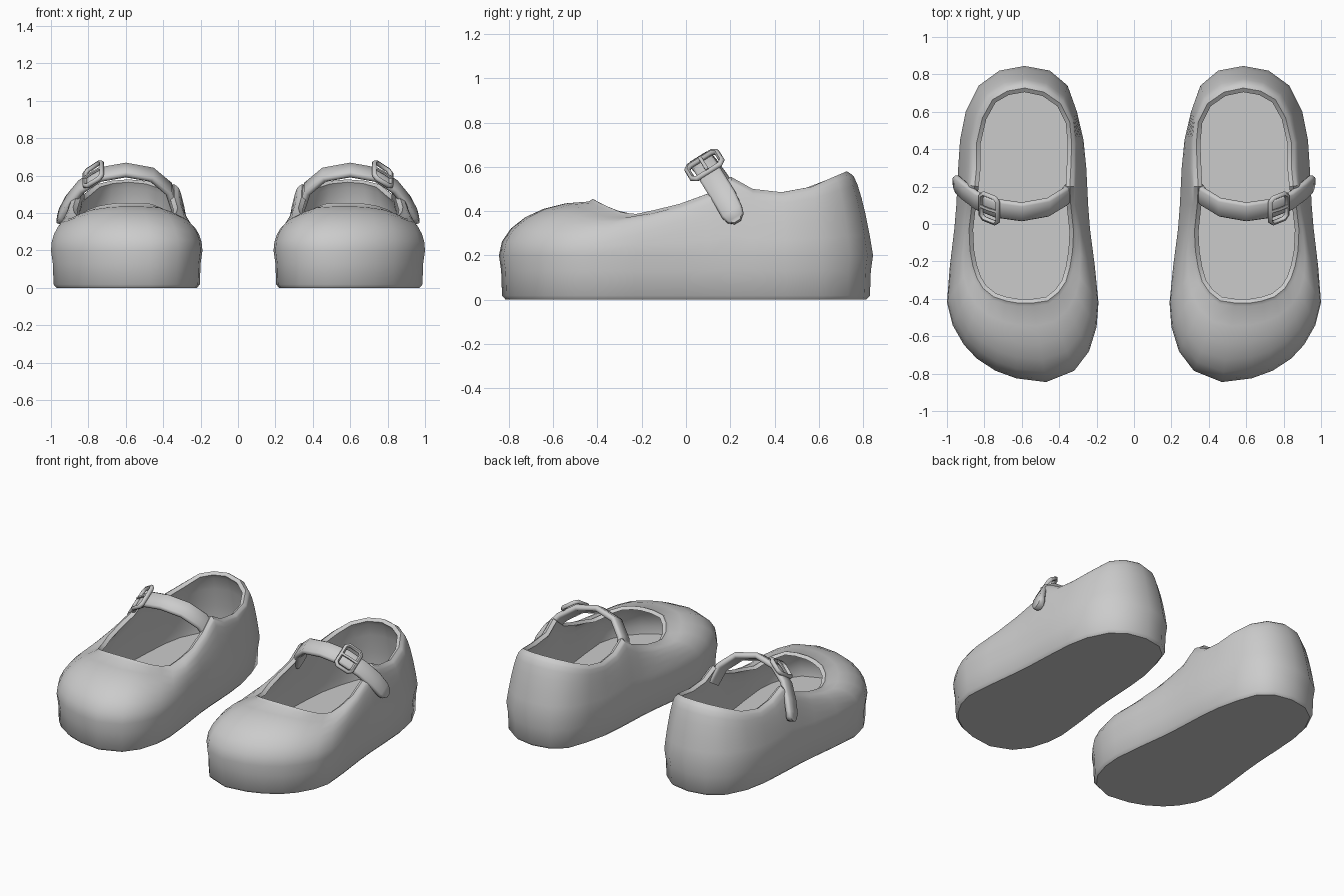
import bpy, math
from mathutils import Vector

if "Cube" in bpy.data.objects:
    bpy.data.objects.remove(bpy.data.objects["Cube"])

# Plan outlines of one shoe: widest outline and edge of the foot opening
OUTLINE = [(.47, -.845), (.63, -.825), (.74, -.785), (.84, -.72), (.91, -.645), (.97, -.54),
           (1.0, -.42), (.985, -.23), (.96, -.02), (.95, .1), (.945, .2), (.94, .3), (.93, .45),
           (.90, .6), (.83, .74), (.72, .82), (.585, .845), (.45, .82), (.355, .74), (.305, .6),
           (.27, .45), (.255, .3), (.25, .2), (.245, .1), (.235, -.03), (.21, -.22),
           (.19, -.42), (.2, -.55), (.24, -.68), (.32, -.785)]
OPENING = [(.54, -.4), (.62, -.4), (.68, -.39), (.74, -.37), (.79, -.33), (.82, -.28),
           (.84, -.22), (.855, -.14), (.86, -.03), (.845, .1), (.83, .2), (.82, .3), (.82, .43),
           (.79, .56), (.74, .65), (.67, .69), (.585, .705), (.49, .685), (.41, .63), (.365, .54),
           (.355, .43), (.36, .3), (.365, .2), (.36, .1), (.345, -.04), (.35, -.14),
           (.365, -.23), (.385, -.3), (.42, -.35), (.47, -.39)]
# Height of the opening edge along the shoe (y, z)
RIM = [(-.4, .455), (-.35, .425), (-.25, .38), (-.05, .425), (.1, .48), (.2, .555),
       (.3, .5), (.43, .485), (.56, .51), (.705, .58)]


def rim_z(y):
    for (y0, z0), (y1, z1) in zip(RIM, RIM[1:]):
        if y <= y1:
            return z0 + (z1 - z0) * max(0, (y - y0) / (y1 - y0))
    return RIM[-1][1]


def offset(pts, d):
    out = []
    for i, p in enumerate(pts):
        t = (Vector(pts[(i + 1) % len(pts)]) - Vector(pts[i - 1])).normalized()
        out.append((p[0] + t.y * d, p[1] - t.x * d))
    return out


def flat(pts, z):
    return [(x, y, z) for x, y in pts]


def wall(base, top, z0, drop, a):
    """Ring on the bulging wall between a base outline and the opening."""
    ring = []
    for b, t, r in zip(base, top, OPENING):
        k = min(1, max(.45, .6 - b[1]))
        f = k * (1 - math.cos(a)) + (1 - k) * math.sin(a)
        z = z0 + (rim_z(r[1]) - drop - z0) * math.sin(a)
        ring.append((b[0] + (t[0] - b[0]) * f, b[1] + (t[1] - b[1]) * f, z))
    return ring


def loft(name, rings, angle=40):
    n = len(rings[0])
    faces = [(j * n + i, j * n + (i + 1) % n, (j + 1) * n + (i + 1) % n, (j + 1) * n + i)
             for j in range(len(rings) - 1) for i in range(n)]
    faces += [tuple(reversed(range(n))), tuple(range((len(rings) - 1) * n, len(rings) * n))]
    me = bpy.data.meshes.new(name)
    me.from_pydata([tuple(v) for r in rings for v in r], [], faces)
    ob = bpy.data.objects.new(name, me)
    bpy.context.collection.objects.link(ob)
    return finish(ob, angle)


def finish(ob, angle):
    me = ob.data
    me.shade_smooth()
    me.set_sharp_from_angle(angle=math.radians(angle))
    m = ob.modifiers.new("pair", 'MIRROR')
    m.use_mirror_merge = False
    return ob


# Shoe body: sole, outer wall, rounded rim, inner wall and insole
rings = [flat(offset(OUTLINE, -.03), 0), flat(offset(OUTLINE, -.014), .018),
         flat(offset(OUTLINE, -.01), .13)]
lip = offset(OPENING, .04)
rings += [wall(OUTLINE, lip, .2, .012, math.pi / 2 * i / 6) for i in range(7)]
rings.append([(x, y, rim_z(r[1])) for (x, y), r in zip(offset(OPENING, .022), OPENING)])
inner = offset(OUTLINE, -.06)
rings += [wall(inner, OPENING, .18, .015, math.pi / 2 * i / 4) for i in (4, 3, 2, 1, 0)]
rings.append(flat(offset(OUTLINE, -.065), .13))
loft("shoe_body", rings)

# Strap: rounded band swept over the instep in a tilted plane
W = Vector((0, .85, .53)).normalized()
PATH = [Vector(p) for p in [(.335, .19, .43), (.37, .145, .53), (.46, .09, .605), (.6, .065, .63),
                            (.74, .085, .605), (.84, .125, .54), (.905, .175, .46),
                            (.94, .208, .395), (.948, .224, .368), (.952, .233, .352)]]
WIDTHS = [.055] * 7 + [.052, .042, .02]
SECTION = [(-1, -.4), (-.8, -1), (.8, -1), (1, -.4), (1, .4), (.8, 1), (-.8, 1), (-1, .4)]
rings = []
for i, (p, w) in enumerate(zip(PATH, WIDTHS)):
    t = (PATH[min(i + 1, len(PATH) - 1)] - PATH[max(i - 1, 0)]).normalized()
    n = t.cross(W).normalized()
    rings.append([p + W * (u * w) + n * (v * .019) for u, v in SECTION])
loft("strap", rings, 60)

# Buckle: rounded frame, centre bar and prong lying on the strap
T = (PATH[5] - PATH[4]).normalized()
N = T.cross(W).normalized()
C = Vector((.76, .093, .592)) + N * .022


def tube(name, pts, radius, cyclic):
    cu = bpy.data.curves.new(name, 'CURVE')
    cu.dimensions = '3D'
    cu.bevel_depth, cu.bevel_resolution, cu.use_fill_caps = radius, 1, True
    sp = cu.splines.new('POLY')
    sp.points.add(len(pts) - 1)
    for q, (u, v, h) in zip(sp.points, pts):
        q.co = (*(C + T * u + W * v + N * h), 1)
    sp.use_cyclic_u = cyclic
    tmp = bpy.data.objects.new(name, cu)
    bpy.context.collection.objects.link(tmp)
    me = bpy.data.meshes.new_from_object(tmp.evaluated_get(bpy.context.evaluated_depsgraph_get()))
    bpy.data.objects.remove(tmp)
    ob = bpy.data.objects.new(name, me)
    bpy.context.collection.objects.link(ob)
    return finish(ob, 60)


a, b, c = .055, .078, .018
frame = [(a, b - c), (a - c, b), (c - a, b), (-a, b - c), (-a, c - b), (c - a, -b), (a - c, -b), (a, c - b)]
tube("buckle_frame", [(u, v, 0) for u, v in frame], .014, True)
tube("buckle_prong", [(-a, 0, .006), (0, 0, .012), (a, 0, .01)], .009, False)
